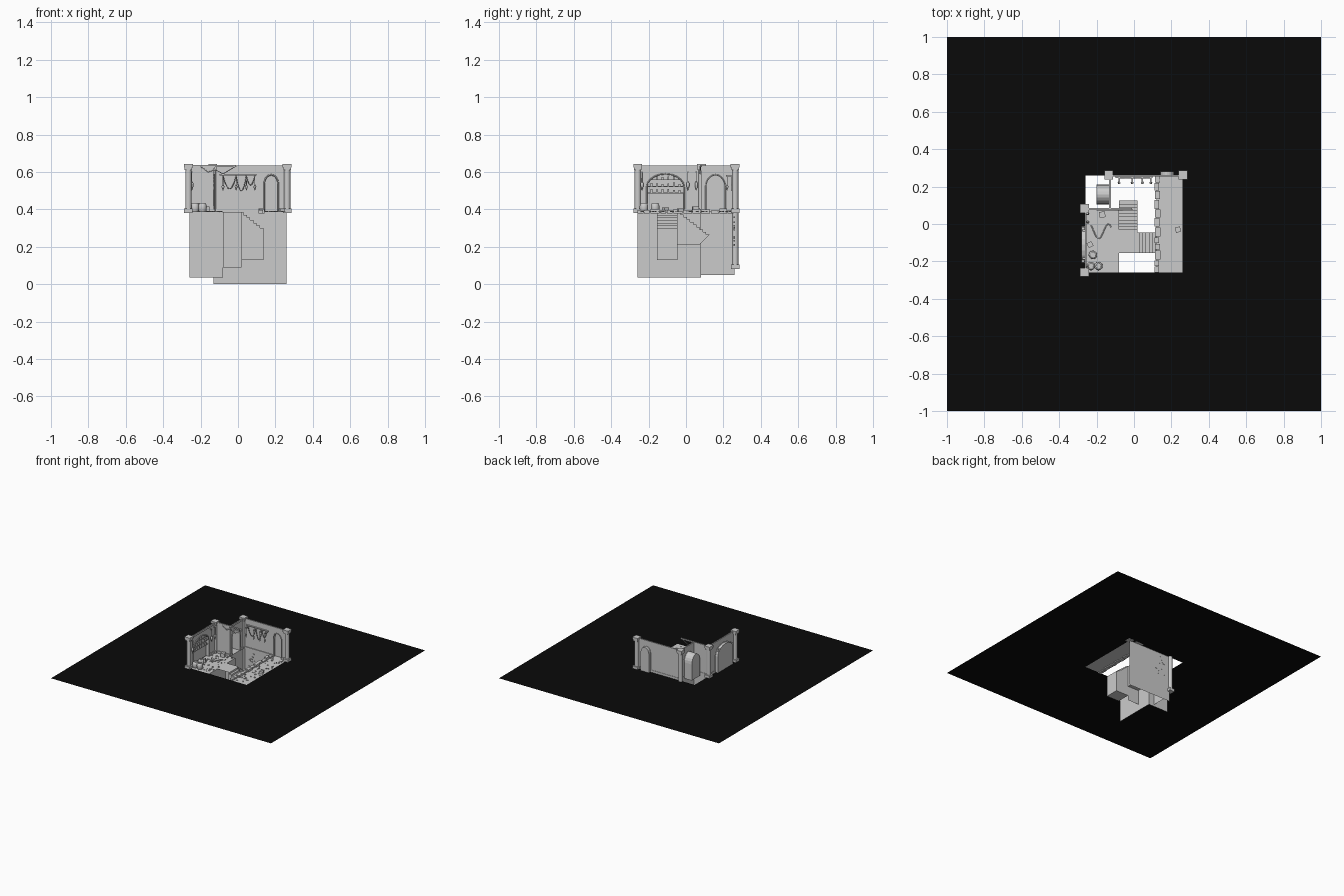
import bpy, bmesh, math, random
from mathutils import Vector, Matrix

if "Cube" in bpy.data.objects:
    bpy.data.objects.remove(bpy.data.objects["Cube"])

random.seed(4)
F = 0.385   # floor level
TOP = 0.632 # wall top


def finish(name, bm, mat=None, smooth=False):
    me = bpy.data.meshes.new(name)
    bm.to_mesh(me)
    bm.free()
    ob = bpy.data.objects.new(name, me)
    bpy.context.collection.objects.link(ob)
    if mat:
        me.materials.append(mat)
    if smooth:
        for p in me.polygons:
            p.use_smooth = len(p.vertices) == 4
    return ob


def add_box(bm, x0, x1, y0, y1, z0, z1, rot=0):
    c = Vector(((x0 + x1) / 2, (y0 + y1) / 2, (z0 + z1) / 2))
    m = Matrix.Translation(c) @ Matrix.Rotation(rot, 4, 'Z') @ Matrix.Diagonal((x1 - x0, y1 - y0, z1 - z0, 1))
    bmesh.ops.create_cube(bm, size=1, matrix=m)


def box(name, *d):
    bm = bmesh.new()
    add_box(bm, *d)
    return finish(name, bm)


def face(bm, pts):
    return bm.faces.new([bm.verts.new(p) for p in pts])


def lathe(name, x, y, z, profile, n=12):
    bm = bmesh.new()
    rings = [[bm.verts.new((x + r * math.cos(2 * math.pi * i / n), y + r * math.sin(2 * math.pi * i / n), z + h))
              for i in range(n)] for r, h in profile]
    for a, b in zip(rings, rings[1:]):
        for i in range(n):
            bm.faces.new((a[i], a[(i + 1) % n], b[(i + 1) % n], b[i]))
    bm.faces.new(rings[0][::-1])
    bm.faces.new(rings[-1])
    return finish(name, bm, smooth=True)


def tube(name, pts, r=0.0025):
    cu = bpy.data.curves.new(name, 'CURVE')
    cu.dimensions = '3D'
    cu.bevel_depth, cu.bevel_resolution = r, 1
    s = cu.splines.new('POLY')
    s.points.add(len(pts) - 1)
    for p, q in zip(s.points, pts):
        p.co = (*q, 1)
    ob = bpy.data.objects.new(name, cu)
    bpy.context.collection.objects.link(ob)


def wall(name, start, along, out, length, bottom, arch=None, depth=0.02):
    """Thin wall sheet with an optional arched niche pushed outwards."""
    s, a, o = Vector((*start, 0)), Vector((*along, 0)), Vector((*out, 0))
    P = lambda u, z, d=0: s + a * u + o * d + Vector((0, 0, z))
    bm = bmesh.new()
    if bottom < F:
        face(bm, [P(0, bottom), P(length, bottom), P(length, F), P(0, F)])
    notch = []
    if arch:
        u0, u1, top = arch
        r, c = (u1 - u0) / 2, (u0 + u1) / 2
        h = min(r * 1.3, 0.07)
        notch = [(u0, F)] + [(c - r * math.cos(math.pi * i / 10), top - h + h * math.sin(math.pi * i / 10))
                             for i in range(11)] + [(u1, F)]
        for p, q in zip(notch, notch[1:]):
            face(bm, [P(*p), P(*q), P(*q, depth), P(*p, depth)])
        face(bm, [P(*p, depth) for p in notch])
        face(bm, [P(u0, F), P(u1, F), P(u1, F, depth), P(u0, F, depth)])
    face(bm, [P(0, F)] + [P(*p) for p in notch] + [P(length, F), P(length, TOP), P(0, TOP)])
    finish(name, bm)
    # raised stones framing the arch
    if arch:
        tube(name + "_arch_trim", [P(u, z, -0.002) for u, z in notch], 0.004)
    # skirting and cornice
    for tag, z0, z1 in (("skirting", F, F + 0.018), ("cornice", TOP - 0.012, TOP + 0.003)):
        gaps = [(0, arch[0]), (arch[1], length)] if arch and tag == "skirting" else [(0, length)]
        bm = bmesh.new()
        for g0, g1 in gaps:
            p, q = P(g0, z0, 0.003), P(g1, z1, -0.006)
            add_box(bm, *sorted((p.x, q.x)), *sorted((p.y, q.y)), z0, z1)
        finish(name + "_" + tag, bm)


# black surrounding ground sheet with a square opening
black = bpy.data.materials.new("black")
black.diffuse_color = (0.003, 0.003, 0.003, 1)
black.use_nodes = True
black.node_tree.nodes["Principled BSDF"].inputs["Base Color"].default_value = black.diffuse_color
bm = bmesh.new()
o = [bm.verts.new((x, y, F)) for x, y in ((-1, -1), (1, -1), (1, 1), (-1, 1))]
i_ = [bm.verts.new((x * 0.26, y * 0.26, F)) for x, y in ((-1, -1), (1, -1), (1, 1), (-1, 1))]
for k in range(4):
    bm.faces.new((o[k], o[(k + 1) % 4], i_[(k + 1) % 4], i_[k]))
finish("ground_sheet", bm, black)

# room floors and the stair landing
for name, x0, x1, y0, y1 in (("left_floor", -0.26, -0.08, -0.26, 0.08), ("right_floor", 0.12, 0.26, -0.26, 0.26),
                             ("landing", -0.08, 0.02, -0.155, -0.04)):
    bm = bmesh.new()
    face(bm, [(x0, y0, F), (x1, y0, F), (x1, y1, F), (x0, y1, F)])
    finish(name, bm)

# walls
wall("back_wall", (-0.13, 0.26), (1, 0), (0, 1), 0.39, 0.005, (0.27, 0.345, 0.585), 0.022)
wall("left_wall", (-0.26, -0.26), (0, 1), (-1, 0), 0.34, F, (0.05, 0.25, 0.59), 0.022)
wall("inner_side_wall", (-0.13, 0.08), (0, 1), (-1, 0), 0.18, 0.05, (0.025, 0.13, 0.585), 0.07)
wall("inner_front_wall", (-0.26, 0.08), (1, 0), (0, 1), 0.13, F)

# retaining walls below the left floor
bm = bmesh.new()
face(bm, [(-0.08, -0.26, 0.035), (-0.08, 0.08, 0.035), (-0.08, 0.08, F), (-0.08, -0.26, F)])
face(bm, [(-0.26, 0.08, 0.035), (-0.08, 0.08, 0.035), (-0.08, 0.08, F), (-0.26, 0.08, F)])
finish("retaining_walls", bm)

# stairs: stepped profile extruded sideways
def stairs(name, run0, run1, drop, n, w0, w1, tail, axis):
    pts, step, fall = [(run0, F)], (run1 - run0) / n, drop / n
    for k in range(n):
        pts += [(run0 + step * k, F - fall * (k + 1)), (run0 + step * (k + 1), F - fall * (k + 1))]
    pts += tail
    bm = bmesh.new()
    V = (lambda u, w, z: (u, w, z)) if axis == 'x' else (lambda u, w, z: (w, u, z))
    f = face(bm, [V(u, w0, z) for u, z in pts])
    g = bmesh.ops.extrude_face_region(bm, geom=[f])['geom']
    bmesh.ops.translate(bm, verts=[v for v in g if isinstance(v, bmesh.types.BMVert)], vec=V(0, w1 - w0, 0))
    bmesh.ops.recalc_face_normals(bm, faces=bm.faces)
    finish(name, bm)

stairs("side_stairs", 0.03, 0.135, 0.085, 6, -0.155, -0.045, [(0.135, 0.13), (0.02, 0.13), (0.02, F)], 'x')
stairs("back_stairs", -0.03, 0.125, 0.12, 9, -0.08, 0.02, [(0.07, 0.21), (-0.045, 0.21), (-0.045, F)], 'y')
bm = bmesh.new()
face(bm, [(-0.08, -0.045, 0.09), (0.02, -0.045, 0.09), (0.02, -0.045, F), (-0.08, -0.045, F)])
face(bm, [(0.02, -0.155, 0.13), (0.02, -0.045, 0.13), (0.02, -0.045, F), (0.02, -0.155, F)])
finish("landing_support", bm)

# corner pillars
for k, (x, y) in enumerate(((-0.265, -0.258), (-0.265, 0.082), (-0.135, 0.263), (0.263, 0.263))):
    low = 0.085 if k == 2 else F
    lathe(f"pillar_{k}", x, y, low, [(0.017, 0), (0.017, 0.62 - low)], 12)
    bm = bmesh.new()
    for z0, z1, r in ((0.625, 0.642, 0.024), (0.612, 0.625, 0.02), (low - 0.003, low + 0.02, 0.023)):
        add_box(bm, x - r, x + r, y - r, y + r, z0, z1)
    finish(f"pillar_blocks_{k}", bm)

# edge stones of the right floor
bm = bmesh.new()
y = -0.26
while y < 0.24:
    l = random.uniform(0.03, 0.055)
    w = random.uniform(0.0, 0.012)
    add_box(bm, 0.108 + w / 2, 0.133 + w, y, min(y + l - 0.004, 0.255), F - 0.008, F + random.uniform(0.008, 0.02))
    y += l
finish("edge_stones", bm)

# ceiling beam running past the inner wall
box("ceiling_beam", -0.26, -0.01, 0.076, 0.085, 0.627, 0.637)
tube("hanging_cloth_edge", [(-0.2, 0.074, 0.63), (-0.16, 0.074, 0.6), (-0.12, 0.074, 0.612),
                            (-0.08, 0.075, 0.59), (-0.01, 0.078, 0.632)])

# wall rail with brackets and sagging chains on the back wall
box("chain_rail", -0.1, 0.1, 0.247, 0.256, 0.582, 0.59)
hooks = (-0.08, -0.01, 0.045, 0.09)
for k, x in enumerate(hooks):
    box(f"bracket_{k}", x - 0.004, x + 0.004, 0.215, 0.258, 0.575, 0.583)
    lathe(f"hanging_weight_{k}", x, 0.22, 0.5, [(0.001, 0), (0.008, 0.022), (0.002, 0.034), (0.0015, 0.078)], 6)
for k, (a, b, sag) in enumerate(((-0.08, -0.01, 0.07), (-0.01, 0.045, 0.08), (0.045, 0.09, 0.05))):
    tube(f"chain_{k}", [(a + (b - a) * t / 10, 0.245, 0.58 - sag * (1 - (t / 5 - 1) ** 2)) for t in range(11)])

# pegs, hanging lamps and shelves on the left wall
bm = bmesh.new()
for z in (0.49, 0.525, 0.56):
    for k in range(6):
        add_box(bm, -0.276, -0.262, -0.19 + 0.03 * k, -0.18 + 0.03 * k, z, z + random.uniform(0.01, 0.02))
    add_box(bm, -0.281, -0.264, -0.205, -0.015, z - 0.004, z)
finish("left_wall_shelves", bm)
for k, y in enumerate((-0.235, 0.01, 0.055)):
    lathe(f"wall_lamp_{k}", -0.247, y, 0.5, [(0.001, 0), (0.009, 0.025), (0.009, 0.04), (0.002, 0.05), (0.0015, 0.1)], 6)
    box(f"lamp_arm_{k}", -0.26, -0.244, y - 0.003, y + 0.003, 0.598, 0.604)

# barrels, crates and coiled rope
barrel = [(0.017, 0), (0.022, 0.012), (0.023, 0.024), (0.022, 0.036), (0.017, 0.048), (0.013, 0.048), (0.013, 0.044)]
for k, (x, y) in enumerate(((-0.22, -0.165), (-0.19, -0.225), (-0.23, -0.225))):
    lathe(f"barrel_{k}", x, y, F, barrel, 12)
bm = bmesh.new()
for x, y, r, h, a in ((-0.17, 0.05, 0.016, 0.03, 0.2), (-0.235, -0.11, 0.014, 0.025, 0.5), (0.235, -0.03, 0.014, 0.02, 0.3)):
    add_box(bm, x - r, x + r, y - r, y + r, F, F + h, a)
finish("crates", bm)
tube("floor_rope", [(-0.23 + 0.009 * t, -0.04 + 0.04 * math.sin(t * 0.55 + 2.2), F + 0.003) for t in range(13)], 0.003)

# scattered floor slabs and rubble
bm = bmesh.new()
for x0, x1, y0, y1, n in ((-0.25, -0.09, -0.25, 0.07, 45), (0.14, 0.25, -0.25, 0.25, 45)):
    for _ in range(n):
        x, y = random.uniform(x0, x1), random.uniform(y0, y1)
        w, l = random.uniform(0.002, 0.008), random.uniform(0.002, 0.006)
        add_box(bm, x - w, x + w, y - l, y + l, F, F + random.uniform(0.002, 0.007), random.uniform(0, 3))
finish("floor_rubble", bm)

# loose stones on the back wall below floor level
bm = bmesh.new()
for _ in range(12):
    x, z = random.uniform(-0.1, 0.0), random.uniform(0.2, 0.36)
    add_box(bm, x, x + 0.014, 0.255, 0.262, z, z + 0.008)
finish("wall_stones", bm)

# drop the lowest edge onto z = 0
back = bpy.data.objects["back_wall"].data
for v in back.vertices:
    if v.co.z < 0.01:
        v.co.z = 0
